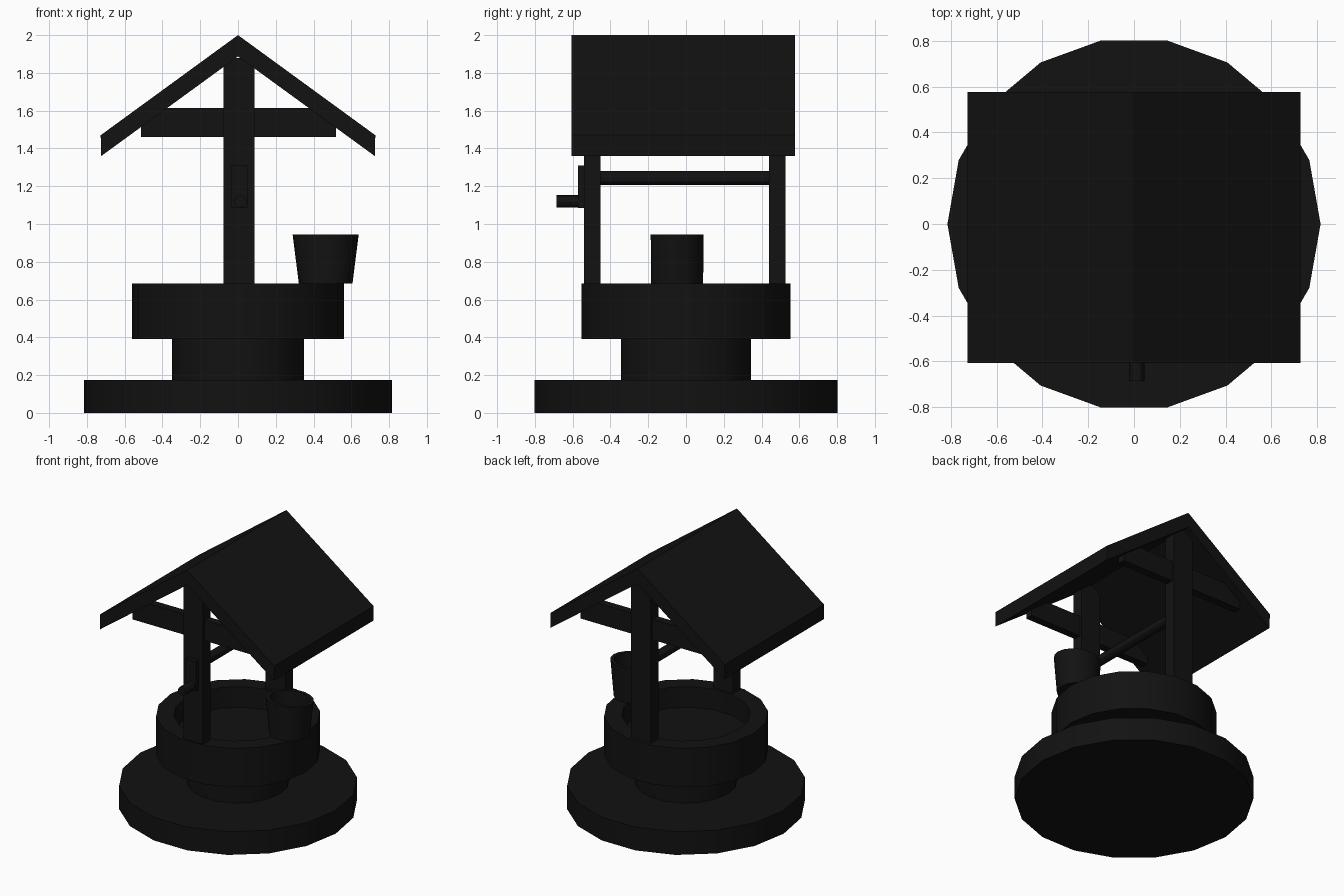
import bpy, bmesh, math
from mathutils import Vector

if "Cube" in bpy.data.objects:
    bpy.data.objects.remove(bpy.data.objects["Cube"])

dark = bpy.data.materials.new("dark_paint")
dark.diffuse_color = (0.006, 0.006, 0.006, 1)
dark.use_nodes = True
dark.node_tree.nodes["Principled BSDF"].inputs["Base Color"].default_value = dark.diffuse_color


def finish(name, bm, smooth=False):
    bmesh.ops.recalc_face_normals(bm, faces=bm.faces[:])
    me = bpy.data.meshes.new(name)
    bm.to_mesh(me)
    bm.free()
    me.materials.append(dark)
    ob = bpy.data.objects.new(name, me)
    bpy.context.collection.objects.link(ob)
    if smooth:
        bpy.ops.object.select_all(action='DESELECT')
        ob.select_set(True)
        bpy.context.view_layer.objects.active = ob
        bpy.ops.object.shade_smooth_by_angle(angle=math.radians(30))
    return ob


def lathe(name, rings, sides=18, cx=0, cy=0):
    """Stack of (x radius, y radius, z) rings, capped at both ends."""
    bm = bmesh.new()
    loops = []
    for rx, ry, z in rings:
        loops.append([bm.verts.new((cx + rx * math.cos(2 * math.pi * i / sides),
                                    cy + ry * math.sin(2 * math.pi * i / sides), z))
                      for i in range(sides)])
    for a, b in zip(loops, loops[1:]):
        for i in range(sides):
            j = (i + 1) % sides
            bm.faces.new((a[i], a[j], b[j], b[i]))
    bm.faces.new(loops[0])
    bm.faces.new(loops[-1])
    return finish(name, bm, True)


def prism_y(name, pts, y0, y1, smooth=False):
    """Extrude an (x, z) outline from y0 to y1."""
    bm = bmesh.new()
    f = bm.faces.new([bm.verts.new((x, y0, z)) for x, z in pts])
    ext = bmesh.ops.extrude_face_region(bm, geom=[f], use_keep_orig=True)
    for v in ext['geom']:
        if isinstance(v, bmesh.types.BMVert):
            v.co += Vector((0, y1 - y0, 0))
    return finish(name, bm, smooth)


def box(name, x0, x1, y0, y1, z0, z1):
    return prism_y(name, [(x0, z0), (x1, z0), (x1, z1), (x0, z1)], y0, y1)


def rod(name, x, z, r, y0, y1, sides=12):
    pts = [(x + r * math.cos(2 * math.pi * i / sides),
            z + r * math.sin(2 * math.pi * i / sides)) for i in range(sides)]
    return prism_y(name, pts, y0, y1, True)


# Stone base, neck and hollow well ring
lathe("base_slab", [(.815, .815, 0), (.815, .815, .175)])
lathe("well_neck", [(.35, .35, .165), (.35, .35, .40)])
lathe("well_ring", [(.562, .562, .392), (.562, .562, .685),
                    (.44, .44, .685), (.44, .44, .53)])

# Posts with a cross beam at each end
for side, y0, y1 in (("front", -.54, -.452), ("back", .44, .528)):
    box(side + "_post", -.077, .088, y0, y1, .68, 1.88)
    box(side + "_beam", -.513, .52, y0 + .015, y1 - .015, 1.46, 1.615)

# Gable roof
prism_y("roof", [(0, 2), (.727, 1.47), (.724, 1.36), (0, 1.887),
                 (-.724, 1.36), (-.727, 1.47)], -.607, .577)

# Axle and crank
rod("axle", .007, 1.243, .037, -.55, .48)
box("crank_arm", -.035, .05, -.573, -.535, 1.085, 1.31)
rod("crank_handle", .012, 1.12, .033, -.685, -.55)

# Bucket standing on the rim, wider across x at the mouth
lathe("bucket", [(.142, .14, .685), (.175, .142, .945), (.147, .116, .945),
                 (.118, .114, .72)], 18, .464, -.047)
